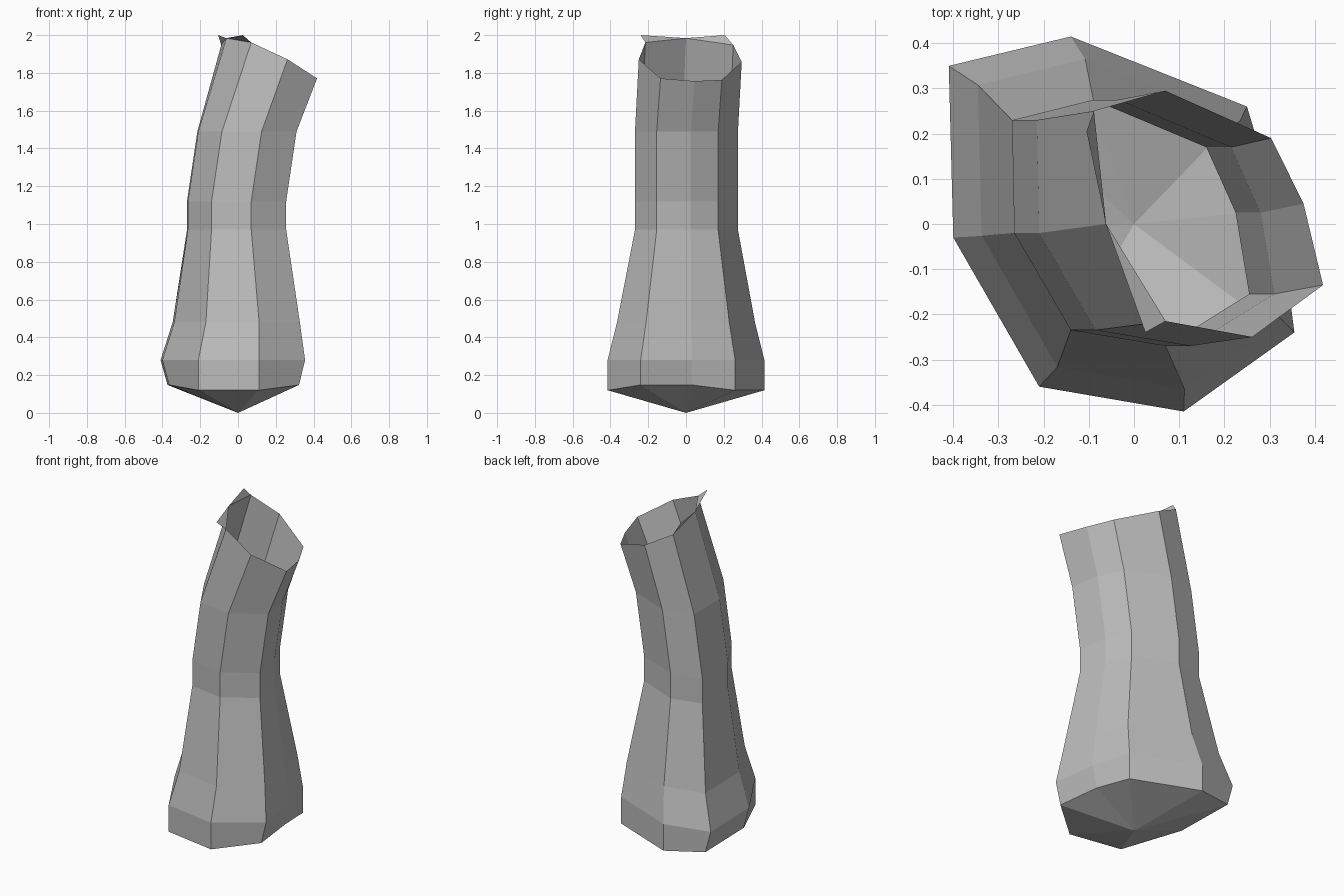
import bpy
import bmesh
from mathutils import Vector

cube = bpy.data.objects.get("Cube")
if cube:
    bpy.data.objects.remove(cube, do_unlink=True)

# Single flat colour
grey = bpy.data.materials.new("plain grey")
grey.use_nodes = True
colour = (0.5, 0.5, 0.5, 1)
grey.diffuse_color = colour
grey.node_tree.nodes["Principled BSDF"].inputs["Base Color"].default_value = colour

# Irregular eight-sided outlines of the foot and the neck, in the same order
foot = [(-.41, .35), (-.40, -.03), (-.21, -.36), (.11, -.415),
        (.355, -.24), (.32, .03), (.25, .26), (-.14, .415)]
neck = [(-.27, .23), (-.265, -.02), (-.14, -.235), (.07, -.27),
        (.255, -.155), (.225, .025), (.16, .17), (-.09, .275)]


def level(outline, height, scale=1, shift=0):
    """Horizontal ring from an outline, scaled and pushed sideways."""
    return [Vector((x * scale + shift, y * scale, height)) for x, y in outline]


def lower_edge(x, y):
    """Bottom edge of the foot: the far sides tuck in and rise."""
    if abs(x) > .3:
        return Vector((x * .91, y, .148))
    return Vector((x, y, .12))


def slanted_rim(x, y):
    """Open rim: the neck outline leaned sideways and cut on a slant."""
    rim_x = .9 * x - .09 * y + .175
    rim_y = y + .02
    return Vector((rim_x, rim_y, 1.953 - .5 * rim_x - .2 * rim_y))


rings = [
    [lower_edge(x, y) for x, y in foot],
    level(foot, .28),
    level(foot, .48, scale=.88, shift=.015),
    level(neck, .97),
    level(neck, 1.12),
    level(neck, 1.49, shift=.055),
    [slanted_rim(x, y) for x, y in neck],
]

# Single-walled tube skinned between rings
bm = bmesh.new()
loops = [[bm.verts.new(p) for p in ring] for ring in rings]
count = len(foot)
for low, high in zip(loops, loops[1:]):
    for i in range(count):
        j = (i + 1) % count
        bm.faces.new((low[i], low[j], high[j], high[i]))

# Pointed underside
tip = bm.verts.new((0, 0, 0))
for i in range(count):
    bm.faces.new((tip, loops[0][(i + 1) % count], loops[0][i]))

# Two small torn flaps on the high side of the rim
rim = loops[-1]
back_flap = bm.verts.new((-.105, .205, 2))
front_flap = bm.verts.new((.025, -.24, 2))
bm.faces.new((rim[0], rim[1], back_flap))
bm.faces.new((rim[1], rim[2], front_flap))

mesh = bpy.data.meshes.new("bent_tube")
bm.to_mesh(mesh)
bm.free()
mesh.materials.append(grey)
tube = bpy.data.objects.new("bent_tube", mesh)
bpy.context.collection.objects.link(tube)
